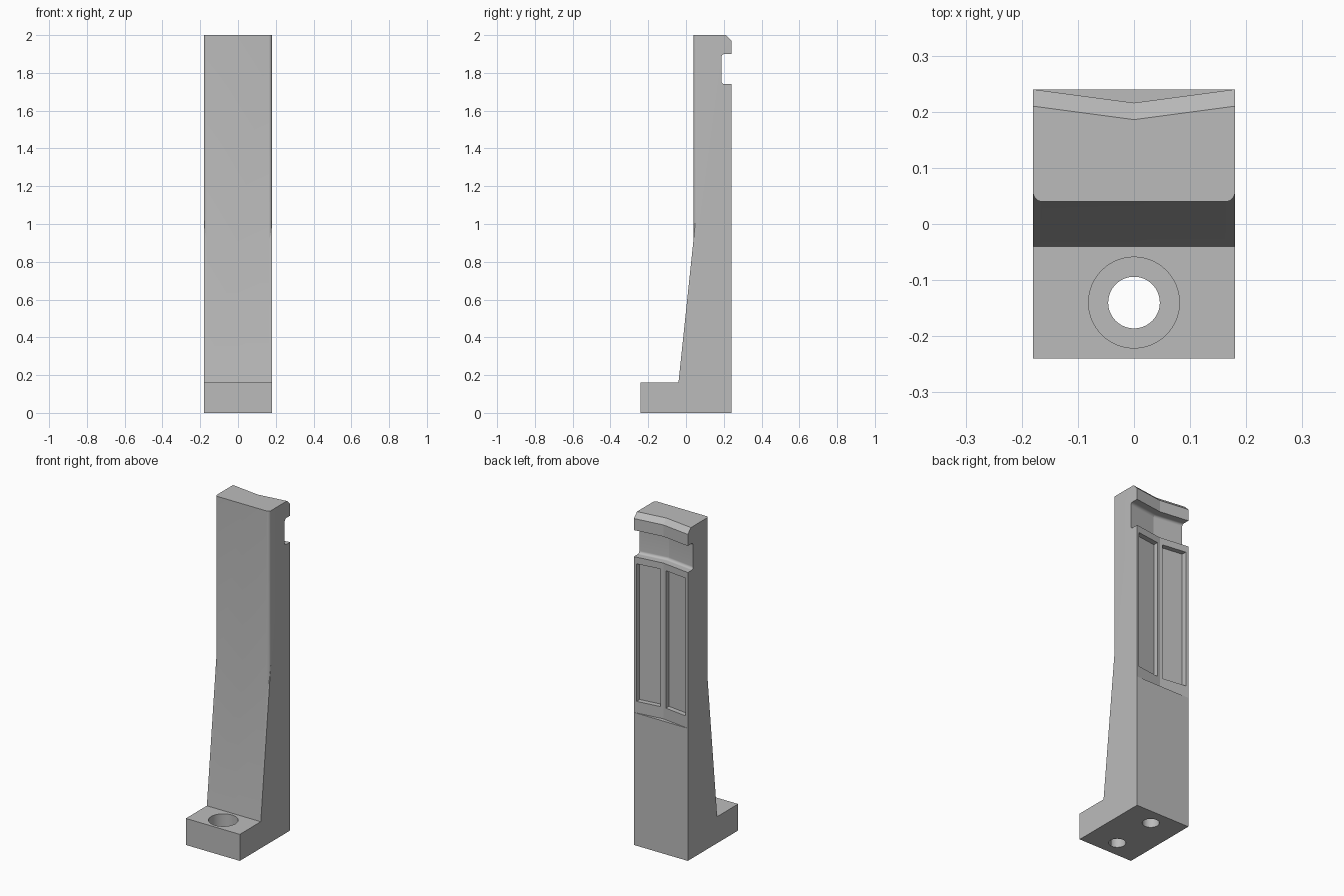
import bpy, bmesh
from math import sin, cos, pi, radians

cube = bpy.data.objects.get("Cube")
if cube:
    bpy.data.objects.remove(cube, do_unlink=True)

HALF = 0.18      # half width
BACK = 0.24      # half depth
ROUND = 0.017    # radius of the front vertical edges
STEPS = 12

metal = bpy.data.materials.new("plain_grey")
metal.use_nodes = True
grey = (0.5, 0.5, 0.5, 1)
metal.diffuse_color = grey
metal.node_tree.nodes["Principled BSDF"].inputs["Base Color"].default_value = grey


def vee(x):
    """Depth of the shallow V across the back."""
    return 0.024 * (1 - abs(x) / HALF)


def make_object(name, bm):
    bmesh.ops.remove_doubles(bm, verts=bm.verts, dist=1e-5)
    bmesh.ops.recalc_face_normals(bm, faces=bm.faces)
    mesh = bpy.data.meshes.new(name)
    bm.to_mesh(mesh)
    bm.free()
    mesh.materials.append(metal)
    ob = bpy.data.objects.new(name, mesh)
    bpy.context.collection.objects.link(ob)
    return ob


def loft(name, sections):
    """Skin a row of matching closed sections and cap both ends."""
    bm = bmesh.new()
    rings = [[bm.verts.new(p) for p in s] for s in sections]
    for a, b in zip(rings, rings[1:]):
        for i in range(len(a)):
            j = (i + 1) % len(a)
            bm.faces.new((a[i], a[j], b[j], b[i]))
    bm.faces.new(rings[0])
    bm.faces.new(rings[-1])
    return make_object(name, bm)


def cylinder(name, radius, y, z0, z1):
    ring = [(radius * cos(2 * pi * i / 64), y + radius * sin(2 * pi * i / 64))
            for i in range(64)]
    return loft(name, [[(px, py, z) for px, py in ring] for z in (z0, z1)])


def jaw_section(x, front):
    """Side profile at x, with the front face of the upright at y = front."""
    v = vee(x)
    floor, r = 0.188 - v, 0.016
    face = BACK - v
    kink = 0.16 + (front + 0.04) * 9.5
    pts = [(-BACK, 0), (-BACK, 0.16), (-0.04, 0.16), (front, kink), (front, 2),
           (face - 0.03, 2), (face, 1.97), (face, 1.9)]
    # cross groove with rounded inner corners
    arc = [i * pi / 2 / STEPS for i in range(STEPS + 1)]
    pts += [(floor + r - r * sin(a), 1.9 - r + r * cos(a)) for a in arc]
    pts += [(floor + r - r * cos(a), 1.74 + r - r * sin(a)) for a in arc]
    # V face, small ledge, then the flat lower back
    pts += [(face, 1.74), (face, 0.8), (BACK, 0.8), (BACK, 0)]
    return [(x, y, z) for y, z in pts]


# Body: foot, tapered stem and upright in one skin
right_side = []
for i in range(STEPS + 1):
    a = i * pi / 2 / STEPS
    right_side.append((HALF - ROUND + ROUND * sin(a), 0.04 + ROUND * (1 - cos(a))))
stations = [(-x, f) for x, f in reversed(right_side)] + [(0, 0.04)] + right_side
body = loft("jaw_body", [jaw_section(x, f) for x, f in stations])

# Cutters: bolt hole with counterbore, blind hole, two back pockets
cutters = [cylinder("bolt_hole_cutter", 0.046, -0.14, -0.1, 0.3),
           cylinder("counterbore_cutter", 0.081, -0.14, 0.07, 0.162),
           cylinder("blind_hole_cutter", 0.046, 0.14, -0.1, 0.3)]
for side in (-1, 1):
    x0, x1 = side * 0.018, side * 0.164
    plan = [(x0, BACK - vee(x0) - 0.03), (x1, BACK - vee(x1) - 0.03),
            (x1, 0.3), (x0, 0.3)]
    cutters.append(loft("pocket_cutter",
                        [[(x, y, z) for x, y in plan] for z in (0.87, 1.7)]))

bpy.ops.object.select_all(action="DESELECT")
bpy.context.view_layer.objects.active = body
body.select_set(True)
for cutter in cutters:
    cutter.hide_render = True
    mod = body.modifiers.new("cut", "BOOLEAN")
    mod.operation = "DIFFERENCE"
    mod.solver = "EXACT"
    mod.object = cutter
    bpy.ops.object.modifier_apply(modifier=mod.name)
for cutter in cutters:
    bpy.data.objects.remove(cutter, do_unlink=True)

bpy.ops.object.shade_smooth_by_angle(angle=radians(8))
